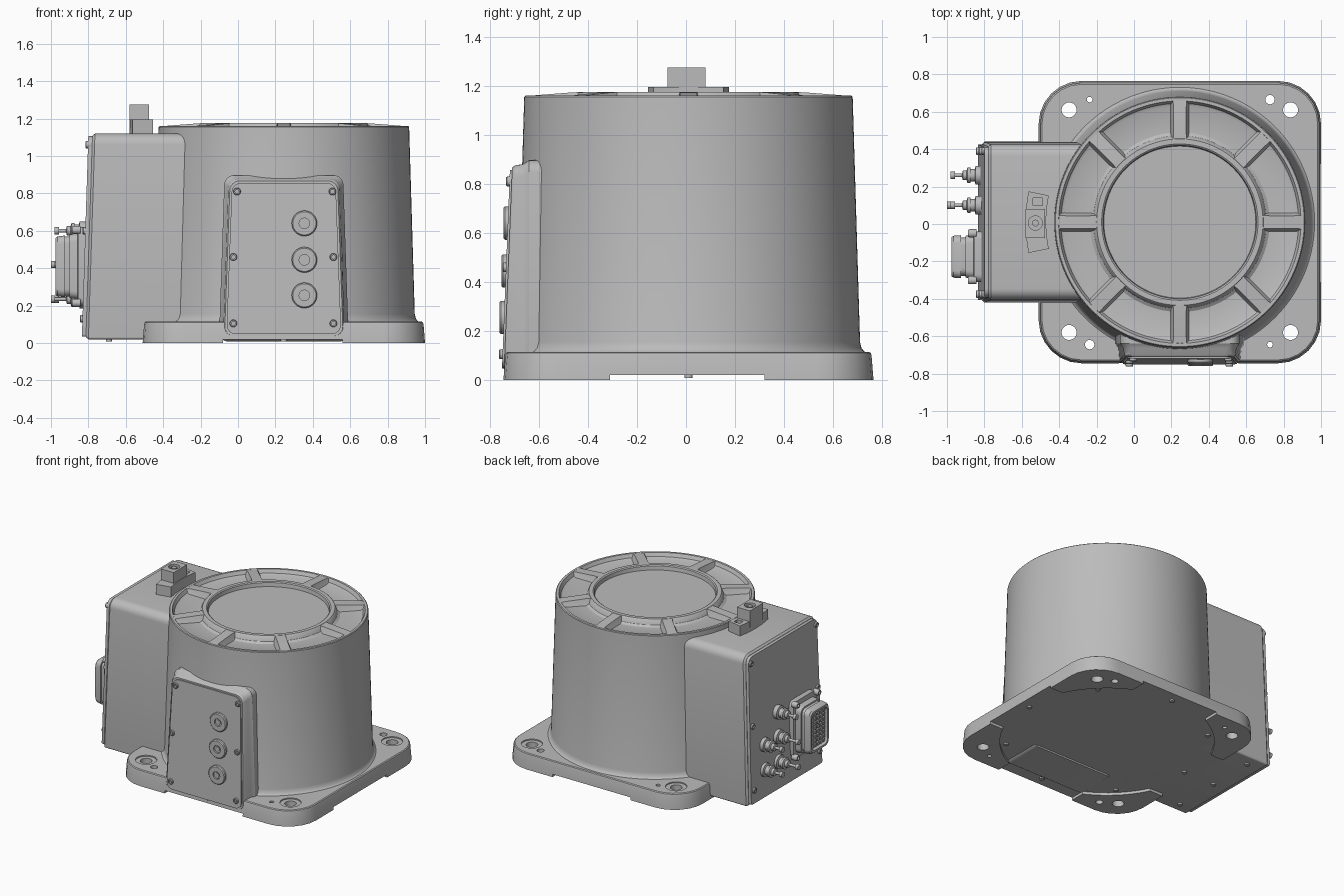
import bpy, bmesh
from math import cos, sin, pi, radians
from mathutils import Vector, Matrix

if "Cube" in bpy.data.objects:
    bpy.data.objects.remove(bpy.data.objects["Cube"], do_unlink=True)

grey = bpy.data.materials.new("cast_grey")
grey.use_nodes = True
grey.diffuse_color = (0.5, 0.5, 0.5, 1)
grey.node_tree.nodes["Principled BSDF"].inputs["Base Color"].default_value = (0.5, 0.5, 0.5, 1)

CX, CY = 0.245, 0.01          # axis of the drum
LEFT, FRONT, UP = Vector((-1, 0, 0)), Vector((0, -1, 0)), Vector((0, 0, 1))


def smooth(ob):
    bpy.ops.object.select_all(action='DESELECT')
    ob.select_set(True)
    bpy.context.view_layer.objects.active = ob
    bpy.ops.object.shade_smooth_by_angle(angle=radians(32))


def loft(name, rings, capped=True):
    """Bridge rings of equal point count and close both ends."""
    bm = bmesh.new()
    loops = [[bm.verts.new(p) for p in ring] for ring in rings]
    n = len(loops[0])
    for a, b in zip(loops, loops[1:]):
        for i in range(n):
            j = (i + 1) % n
            bm.faces.new((a[i], a[j], b[j], b[i]))
    if capped:
        bm.faces.new(loops[0])
        bm.faces.new(loops[-1])
    bmesh.ops.remove_doubles(bm, verts=bm.verts, dist=1e-5)
    bmesh.ops.recalc_face_normals(bm, faces=bm.faces)
    mesh = bpy.data.meshes.new(name)
    bm.to_mesh(mesh)
    bm.free()
    ob = bpy.data.objects.new(name, mesh)
    bpy.context.collection.objects.link(ob)
    mesh.materials.append(grey)
    smooth(ob)
    return ob


def lathe(name, profile, pos, axis=UP, segs=24):
    """Turn (radius, height) points around an axis."""
    m = Matrix.Translation(pos) @ axis.to_track_quat('Z', 'Y').to_matrix().to_4x4()
    rings = [[m @ Vector((r * cos(2 * pi * i / segs), r * sin(2 * pi * i / segs), h))
              for i in range(segs)] for r, h in profile]
    return loft(name, rings, profile[0][0] > 0 and profile[-1][0] > 0)


def rod(name, pos, axis, r, h, segs=24):
    return lathe(name, [(0, 0), (r, 0), (r, h), (0, h)], pos, axis, segs)


def screw(name, pos, axis, r=0.02, h=0.014):
    return lathe(name, [(0, -h), (r, -h), (r, h * .7), (r * .85, h), (r * .5, h), (r * .5, h * .4), (0, h * .4)], pos, axis, 18)


def box(name, lo, hi):
    xs, ys = (lo[0], hi[0], hi[0], lo[0]), (lo[1], lo[1], hi[1], hi[1])
    return loft(name, [[(x, y, z) for x, y in zip(xs, ys)] for z in (lo[2], hi[2])])


def rounded(points, radii, n=7):
    """Round the corners of a polygon; radii is one value or one per corner."""
    pts = [Vector(p) for p in points]
    if not isinstance(radii, (list, tuple)):
        radii = [radii] * len(pts)
    out = []
    for i, p in enumerate(pts):
        s = p + (pts[i - 1] - p).normalized() * radii[i]
        e = p + (pts[(i + 1) % len(pts)] - p).normalized() * radii[i]
        c, d = s.lerp(p, .55), e.lerp(p, .55)
        for k in range(n):
            t = k / (n - 1)
            out.append(s * (1 - t) ** 3 + c * 3 * t * (1 - t) ** 2 + d * 3 * t * t * (1 - t) + e * t ** 3)
    return out


def rect(cx, cy, hx, hy, r):
    return rounded([(cx - hx, cy - hy), (cx + hx, cy - hy), (cx + hx, cy + hy), (cx - hx, cy + hy)], r)


def cut(ob, *cutters):
    for c in cutters:
        mod = ob.modifiers.new("cut", 'BOOLEAN')
        mod.operation, mod.solver, mod.object = 'DIFFERENCE', 'EXACT', c
        bpy.ops.object.select_all(action='DESELECT')
        bpy.context.view_layer.objects.active = ob
        ob.select_set(True)
        bpy.ops.object.modifier_apply(modifier=mod.name)
        bpy.data.objects.remove(c, do_unlink=True)
    smooth(ob)


# Mounting flange with corner feet and holes
flange = loft("flange", [[(p.x, p.y, z) for p in rect(CX, CY, .755 - d, .755 - d, .23 - d)]
                         for z, d in ((0, 0), (.1, .008), (.11, .011), (.115, .018))])
cut(flange, rod("c", (CX, CY, -.1), UP, .72, .12, 96),
    box("c", (-.08, -1, -.1), (.56, 1, .02)), box("c", (-1, -.31, -.1), (1.2, .32, .02)))
for sx in (-1, 1):
    for sy in (-1, 1):
        x, y = CX + sx * .592, CY + .005 + sy * .595
        small = .025 if sx == sy else .015
        cut(flange, rod("c", (x, y, -.1), UP, .04, .4), rod("c", (x, y, .107), UP, .072, .1),
            rod("c", (CX + sx * .482, CY + sy * .655, -.1), UP, small, .4))

# Drum with recessed lid
lathe("drum", [(0, .02), (.715, .02), (.73, .11), (.717, .117), (.706, .13), (.70, .155), (.67, 1.155),
               (.665, 1.16), (.648, 1.16), (.635, 1.135), (.62, 1.128), (.48, 1.128), (.462, 1.14),
               (.45, 1.172), (.445, 1.176), (.418, 1.176), (.41, 1.17), (.406, 1.142), (0, 1.142)],
      (CX, CY, 0), segs=128)

# Radial lid ribs
for i in range(8):
    m = Matrix.Translation((CX, CY, 0)) @ Matrix.Rotation(i * pi / 4, 4, 'Z')
    rings = []
    for r, hi, w in ((.435, 1.175, .036), (.48, 1.173, .034), (.61, 1.163, .034), (.652, 1.159, .036)):
        rings.append([m @ Vector((r, y, z)) for y, z in ((-w - .02, 1.12), (w + .02, 1.12), (w + .01, 1.14),
                                                        (w, hi), (-w, hi), (-w - .01, 1.14))])
    loft("lid_rib", rings)


# Side terminal housing and its cover
def side_x(z, out=0):
    return -.835 + .032 * (z - .02) - out


def side_section(d):
    return rounded([(-.42 + d, .02 + d), (.44 - d, .02 + d), (.425 - d, 1.12 - d), (-.405 + d, 1.12 - d)],
                   [.012, .012, .06 - d, .06 - d])


sec = side_section(0)
loft("side_housing", [[(side_x(q.y, -.022), p.x, p.y) for p, q in zip(side_section(.012), sec)],
                      [(side_x(p.y, -.035), p.x, p.y) for p in sec],
                      [(-.1, p.x, p.y) for p in sec]])
sec = side_section(.014)
loft("side_cover", [[(side_x(p.y, o), p.x, p.y) for p in sec] for o in (-.03, 0)])
for y in (-.375, .39):
    for z in (.13, .6, 1.06):
        screw("side_cover_screw", (side_x(z), y, z), LEFT)


# Front access housing, cover and plugs
def front_y(z, out=0):
    return -.718 - .04 * (.64 - z) - out


def front_section(d):
    return rounded([(-.08 + d, .03 + d), (.57 - d, .03 + d), (.54 - d, .875 - d), (-.05 + d, .875 - d)], .05)


wide = front_section(-.022)
loft("front_housing", [[(p.x, front_y(p.y), p.y) for p in front_section(.008)],
                       [(p.x, front_y(p.y, -.01), p.y) for p in front_section(0)],
                       [(p.x, -.665, p.y) for p in front_section(-.006)],
                       [(p.x, -.64, p.y) for p in wide], [(p.x, -.35, p.y) for p in wide]])
loft("front_cover", [[(p.x, front_y(p.y, o), p.y) for p in front_section(.018)] for o in (-.01, .009)])
for z, x0, x1 in ((.81, -.005, .505), (.46, -.025, .51), (.105, -.025, .51)):
    for x in (x0, x1):
        screw("front_cover_screw", (x, front_y(z, .009), z), FRONT)
for z in (.64, .445, .255):
    pos = (.355, front_y(z, .009), z)
    lathe("plug", [(0, -.02), (.068, -.02), (.068, .012), (.062, .018), (.028, .018), (.028, .006), (0, .006)], pos, FRONT, 36)
    rod("plug_hex", pos, FRONT, .018, .012, 6)

# Sensor bracket and block on the side housing
arc = [radians(168.5 + 23 * k / 8) for k in range(9)]
outline = [(CX + .825 * cos(a), CY + .825 * sin(a)) for a in arc]
outline += [(CX + .715 * cos(a), CY + .715 * sin(a)) for a in reversed(arc)]
bracket = loft("sensor_bracket", [[(x, y, z) for x, y in outline] for z in (1.1, 1.195)])
cut(bracket, box("c", (-.54, .1, 1.15), (-.49, .14, 1.3)))
block = box("sensor_block", (-.58, -.075, 1.15), (-.475, .08, 1.275))
cut(block, rod("c", (-.527, .005, 1.25), UP, .038, .1))
rod("sensor_pin", (-.527, .005, 1.24), UP, .018, .03)

# Multi-pin connector
YC, ZC = -.175, .41
steps = [(-.81, .135, .21), (-.855, .135, .21), (-.857, .115, .175), (-.90, .112, .17), (-.90, .102, .16),
         (-.925, .102, .16), (-.925, .115, .165), (-.965, .112, .16), (-.975, .105, .152),
         (-.975, .092, .138), (-.93, .09, .136)]
loft("connector_shell", [[(x, p.x, p.y) for p in rect(YC, ZC, hy, hz, .04)] for x, hy, hz in steps])
for i in range(5):
    for j in range(8):
        y, z = YC + (i - 2) * .033, ZC + (j - 3.5) * .032
        box("connector_pin", (-.965, y - .011, z - .011), (-.92, y + .011, z + .011))
for sy in (-1, 1):
    for sz in (-1, 1):
        screw("connector_screw", (-.865, YC + sy * .125, ZC + sz * .195), LEFT, .022, .022)

# Cable fittings with thin rods
for y, z, tip in ((.1, .6, .145), (.26, .42, .145), (.1, .42, .165), (.26, .235, .145), (.1, .235, .165)):
    lathe("cable_fitting", [(0, -.02), (.05, -.02), (.05, .012), (.034, .016), (.034, .04), (.042, .04), (.042, .055),
                            (.026, .06), (.026, .08), (.01, .084), (.01, tip - .022), (.02, tip - .022),
                            (.02, tip), (0, tip)], (-.835, y, z), LEFT, 20)

# Underside bolts
for i in range(8):
    a = i * pi / 4
    rod("bottom_bolt", (CX + .68 * cos(a), CY + .68 * sin(a), .009), UP, .017, .03, 14)
for y in (-.34, .01, .36):
    rod("bottom_bolt", (-.69, y, .009), UP, .017, .03, 14)
